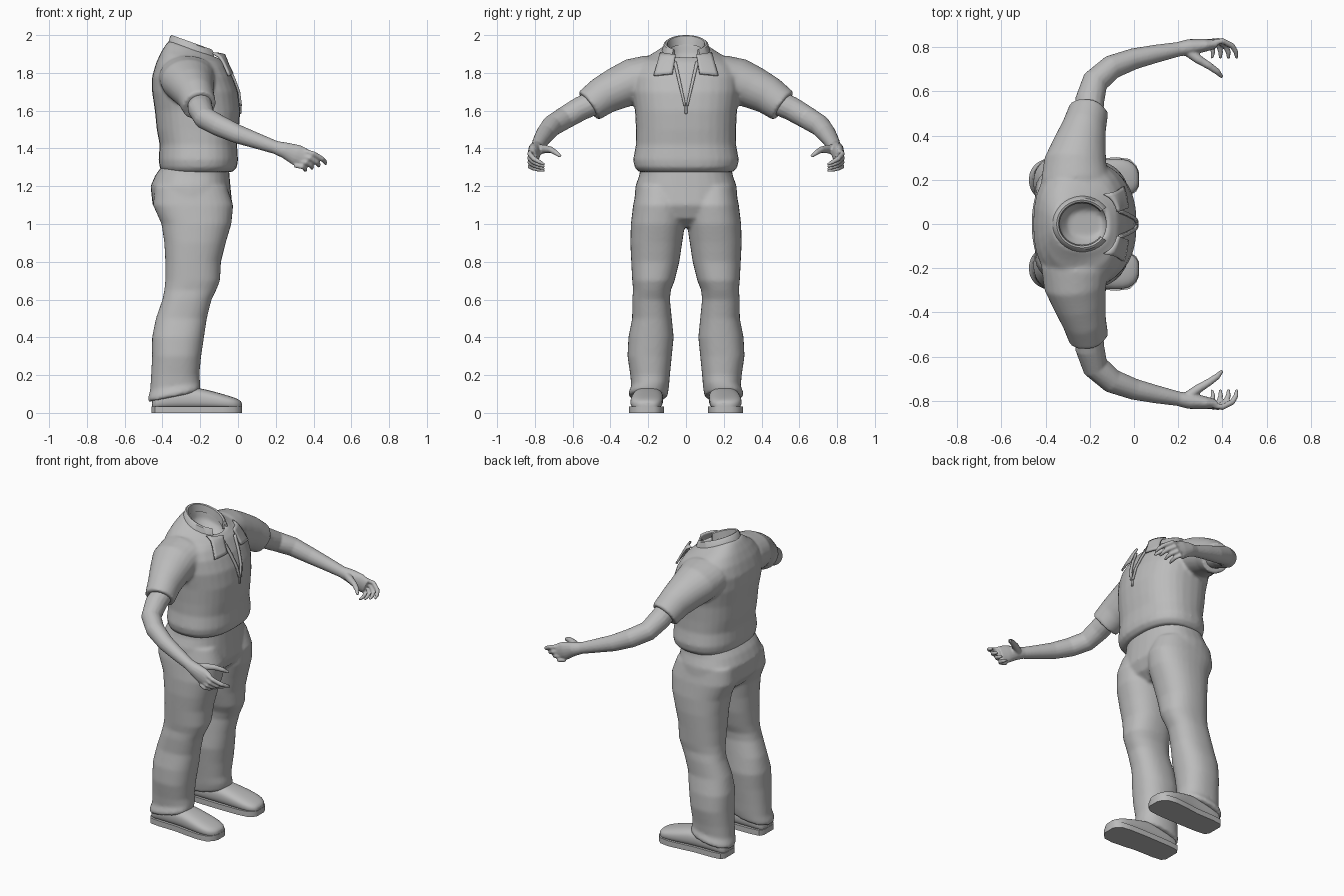
import bpy, bmesh, math
from mathutils import Vector

if "Cube" in bpy.data.objects:
    bpy.data.objects.remove(bpy.data.objects["Cube"])

grey = bpy.data.materials.new("plain grey")
grey.diffuse_color = (0.5, 0.5, 0.5, 1)
grey.use_nodes = True
grey.node_tree.nodes["Principled BSDF"].inputs["Base Color"].default_value = grey.diffuse_color


def sgn_pow(v, e):
    return math.copysign(abs(v) ** e, v)


def ring(c, u, v, a, b, n=2.0, seg=24):
    """Superellipse loop around c in the plane of u and v."""
    pts = []
    for i in range(seg):
        t = 2 * math.pi * i / seg
        pts.append(c + u * (a * sgn_pow(math.cos(t), 2 / n)) + v * (b * sgn_pow(math.sin(t), 2 / n)))
    return pts


def loft(bm, loops):
    rows = [[bm.verts.new(p) for p in lp] for lp in loops]
    k = len(rows[0])
    for r, s in zip(rows, rows[1:]):
        for i in range(k):
            bm.faces.new((r[i], r[(i + 1) % k], s[(i + 1) % k], s[i]))
    bm.faces.new(rows[0][::-1])
    bm.faces.new(rows[-1])


def upright(bm, rows, n, side=1):
    """Loft of level loops; rows are z, x0, x1, y0, y1, tilt."""
    loops = []
    for z, x0, x1, y0, y1, tilt in rows:
        c = Vector(((x0 + x1) / 2, side * (y0 + y1) / 2, z))
        loops.append(ring(c, Vector((1, 0, tilt)), Vector((0, 1, 0)), (x1 - x0) / 2, (y1 - y0) / 2, n, 32))
    loft(bm, loops)


def tube(bm, path, side=1, seg=16):
    """Tapered tube; path points are x, y, z, level radius, upright radius."""
    pts = [Vector((p[0], p[1] * side, p[2])) for p in path]
    loops = []
    for i, p in enumerate(path):
        t = (pts[min(i + 1, len(pts) - 1)] - pts[max(i - 1, 0)]).normalized()
        u = t.cross(Vector((0, 0, 1))).normalized()
        loops.append(ring(pts[i], u, u.cross(t), p[3], p[4], 2, seg))
    loft(bm, loops)


def finish(name, bm, voxel=0, smooth=0, mirror=False, subsurf=0, solid=0):
    bmesh.ops.recalc_face_normals(bm, faces=bm.faces[:])
    me = bpy.data.meshes.new(name)
    bm.to_mesh(me)
    bm.free()
    me.materials.append(grey)
    ob = bpy.data.objects.new(name, me)
    bpy.context.collection.objects.link(ob)
    bpy.ops.object.select_all(action='DESELECT')
    ob.select_set(True)
    bpy.context.view_layer.objects.active = ob
    if voxel:
        m = ob.modifiers.new("blend", 'REMESH')
        m.mode = 'VOXEL'
        m.voxel_size = voxel
        m.use_smooth_shade = True
        m = ob.modifiers.new("soften", 'SMOOTH')
        m.factor = 0.5
        m.iterations = smooth
    else:
        bpy.ops.object.shade_smooth_by_angle(angle=math.radians(40))
    if solid:
        m = ob.modifiers.new("thickness", 'SOLIDIFY')
        m.thickness = solid
        m.offset = 0
    if subsurf:
        m = ob.modifiers.new("round", 'SUBSURF')
        m.levels = m.render_levels = subsurf
    if mirror:
        m = ob.modifiers.new("other side", 'MIRROR')
        m.use_axis = (False, True, False)
        m.use_mirror_merge = False
    return ob


# Shirt: torso with hollow neck, plus two short sleeves
TORSO = [(1.275, -.40, -.03, .25, 0), (1.30, -.415, -.005, .272, 0), (1.34, -.42, 0, .28, 0),
         (1.42, -.415, -.005, .265, 0), (1.5, -.43, .005, .265, 0), (1.6, -.44, .012, .27, 0),
         (1.7, -.455, 0, .285, 0), (1.78, -.455, -.03, .285, 0), (1.84, -.435, -.06, .26, -.05),
         (1.88, -.41, -.075, .21, -.15), (1.905, -.385, -.085, .155, -.28), (1.925, -.365, -.105, .122, -.35)]
NECK = [(1.925, -.342, -.128, .1, -.35), (1.87, -.335, -.125, .095, -.25), (1.83, -.30, -.14, .06, -.2)]
bm = bmesh.new()
upright(bm, [(z, a, b, -h, h, t) for z, a, b, h, t in TORSO + NECK], 2.4)
for s in (1, -1):
    tube(bm, [(-.26, .13, 1.775, .15, .105), (-.265, .2, 1.775, .155, .118), (-.265, .28, 1.755, .142, .122),
              (-.245, .36, 1.72, .12, .113), (-.225, .44, 1.68, .1, .102), (-.205, .515, 1.625, .09, .092)], s, 24)
finish("shirt", bm, 0.01, 6)

# Trousers: hips and two legs
LEG = [(1.2, -.44, -.06, .02, .26, 0), (1.1, -.45, -.025, 0, .28, 0), (1.0, -.405, -.035, .005, .292, 0),
       (.9, -.39, -.065, .02, .295, 0), (.8, -.385, -.09, .035, .29, 0), (.7, -.385, -.095, .06, .285, 0),
       (.65, -.39, -.115, .08, .28, 0), (.6, -.40, -.14, .085, .285, 0), (.5, -.435, -.165, .075, .285, 0),
       (.4, -.455, -.18, .065, .305, 0), (.3, -.455, -.195, .075, .31, 0), (.2, -.46, -.205, .085, .295, 0),
       (.14, -.465, -.2, .09, .29, .15), (.105, -.477, -.2, .095, .305, .2), (.085, -.475, -.205, .1, .30, .2)]
HIPS = [(1.31, -.40, -.05, .24), (1.26, -.437, -.045, .247), (1.2, -.463, -.04, .268), (1.1, -.452, -.03, .275),
        (1.03, -.40, -.06, .2), (.985, -.33, -.12, .08)]
bm = bmesh.new()
upright(bm, [(z, a, b, -h, h, 0) for z, a, b, h in HIPS], 2.4)
for s in (1, -1):
    upright(bm, LEG, 2.3, s)
finish("trousers", bm, 0.01, 6)

# Arms with palm, four curled fingers and thumb
bm = bmesh.new()
tube(bm, [(-.205, .47, 1.65, .065, .066), (-.2, .56, 1.61, .066, .064), (-.175, .645, 1.56, .06, .06),
          (-.1, .71, 1.52, .055, .057), (0, .747, 1.475, .048, .05), (.1, .77, 1.44, .041, .042),
          (.2, .79, 1.405, .033, .035), (.25, .80, 1.39, .036, .043), (.31, .807, 1.365, .031, .056),
          (.36, .812, 1.345, .022, .05)])
for i in range(4):
    r = .0145 - .001 * abs(i - 1)
    tube(bm, [(.335 - .012 * i, .815, 1.388 - .026 * i, r, r),
              (.40 - .02 * i, .828, 1.372 - .023 * i, r, r),
              (.445 - .03 * i, .805, 1.345 - .017 * i, r, r),
              (.462 - .035 * i, .775, 1.328 - .014 * i, r * .85, r * .85),
              (.464 - .037 * i, .748, 1.314 - .011 * i, r * .5, r * .5)], 1, 10)
tube(bm, [(.23, .79, 1.395, .024, .028), (.29, .745, 1.397, .021, .023), (.34, .715, 1.393, .017, .017),
          (.375, .69, 1.378, .015, .014), (.40, .663, 1.357, .008, .008)], 1, 10)
finish("arms", bm, 0.006, 3, mirror=True)

# Shoes: rounded upper and flat sole
SHOE = [(-.457, .2, .045, .07), (-.44, .2, .07, .1), (-.38, .2, .078, .13), (-.25, .2, .08, .14),
        (-.17, .205, .085, .125), (-.08, .21, .088, .1), (-.02, .21, .08, .082), (.01, .206, .055, .068),
        (.022, .203, .03, .055)]
Y, Z = Vector((0, 1, 0)), Vector((0, 0, 1))
bm = bmesh.new()
loft(bm, [ring(Vector((x, y, (h + .015) / 2)), Y, Z, w, (h - .015) / 2, 2.6) for x, y, w, h in SHOE])
finish("shoe_uppers", bm, mirror=True, subsurf=1)
bm = bmesh.new()
outline = [(x, y + w + .004) for x, y, w, h in SHOE] + [(x, y - w - .004) for x, y, w, h in reversed(SHOE)]
f = bm.faces.new([bm.verts.new((x, y, 0)) for x, y in outline])
top = bmesh.ops.extrude_face_region(bm, geom=[f])["geom"]
bmesh.ops.translate(bm, vec=(0, 0, .035), verts=[v for v in top if isinstance(v, bmesh.types.BMVert)])
finish("shoe_soles", bm, mirror=True)

# Collar: folded band around the neck, open at the front
bm = bmesh.new()
loops = []
for i in range(33):
    a = math.radians(36 + 288 * i / 32)
    loop = []
    for dr, dz in ((-.014, -.05), (-.009, -.004), (0, 0), (.009, -.006), (.024, -.055), (.012, -.055), (0, -.02), (-.004, -.05)):
        x = -.235 + (.115 + dr) * math.cos(a)
        y = (.108 + dr) * math.sin(a)
        loop.append(Vector((x, y, 2.0 + dz - .36 * (.115 * math.cos(a) + .115))))
    loops.append(loop)
loft(bm, loops)
finish("collar_band", bm)


def front_x(y, z):
    """Depth of the chest surface at y, z."""
    for p, q in zip(TORSO, TORSO[1:]):
        if z <= q[0]:
            break
    t = min(1, max(0, (z - p[0]) / (q[0] - p[0])))
    x0, x1, h = (p[k] + (q[k] - p[k]) * t for k in (1, 2, 3))
    n = 2.4
    return (x0 + x1) / 2 + (x1 - x0) / 2 * max(0, 1 - (abs(y) / h) ** n) ** (1 / n)


def patch(name, corners, nu, nv, lift, thick):
    """Cloth patch laid over the chest between four y, z corners."""
    a, b, c, d = (Vector(p) for p in corners)
    bm = bmesh.new()
    g = []
    for j in range(nv + 1):
        row = []
        for i in range(nu + 1):
            p = a.lerp(b, i / nu).lerp(d.lerp(c, i / nu), j / nv)
            row.append(bm.verts.new((front_x(p.x, p.y) + lift, p.x, p.y)))
        g.append(row)
    for j in range(nv):
        for i in range(nu):
            bm.faces.new((g[j][i], g[j][i + 1], g[j + 1][i + 1], g[j + 1][i]))
    return finish(name, bm, mirror=True, solid=thick)


# Collar points, opening edges and zip pull
patch("collar_points", ((.055, 1.895), (.135, 1.905), (.17, 1.785), (.072, 1.795)), 6, 6, .012, .012)
patch("placket_edges", ((.05, 1.86), (.068, 1.86), (.012, 1.625), (.0, 1.625)), 2, 10, .006, .012)
bm = bmesh.new()
bmesh.ops.create_cube(bm, size=1)
for v in bm.verts:
    v.co = Vector((.008 + v.co.x * .02, v.co.y * .016, 1.605 + v.co.z * .045))
bmesh.ops.bevel(bm, geom=bm.edges[:], offset=.003, segments=1, affect='EDGES')
finish("zip_pull", bm)
